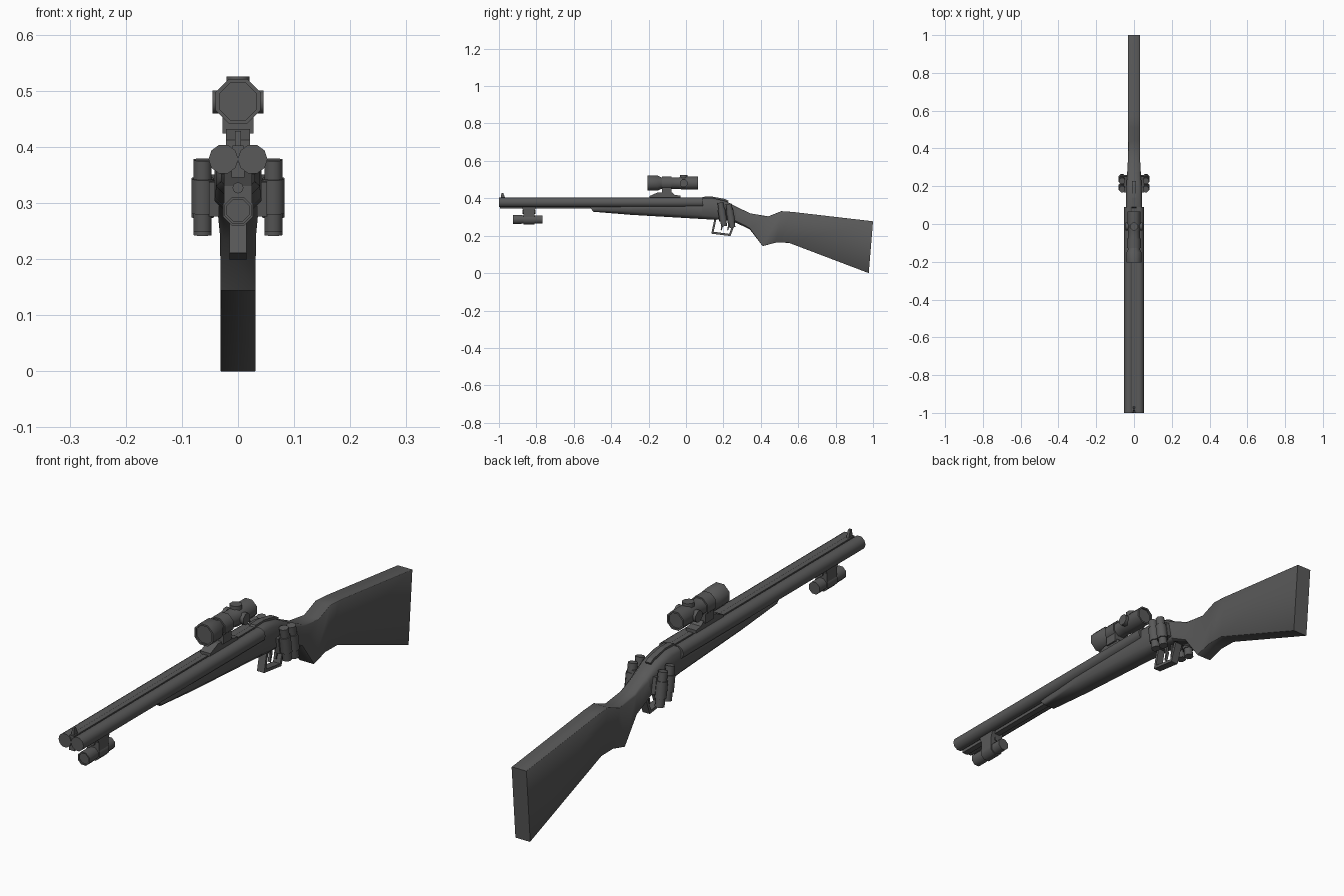
import bpy, bmesh, math
from mathutils import Vector, Matrix

dark = bpy.data.materials.new("dark_grey")
dark.diffuse_color = (0.1, 0.1, 0.1, 1)


def finish(name, bm, smooth=False):
    bmesh.ops.remove_doubles(bm, verts=bm.verts, dist=0.00005)
    bmesh.ops.recalc_face_normals(bm, faces=bm.faces)
    me = bpy.data.meshes.new(name)
    bm.to_mesh(me)
    bm.free()
    me.materials.append(dark)
    ob = bpy.data.objects.new(name, me)
    bpy.context.collection.objects.link(ob)
    if smooth:
        bpy.ops.object.select_all(action='DESELECT')
        ob.select_set(True)
        bpy.context.view_layer.objects.active = ob
        bpy.ops.object.shade_smooth_by_angle(angle=math.radians(46))
    return ob


def skin(name, rings, smooth=False):
    """Bridge equal-length rings of points and cap both ends."""
    bm = bmesh.new()
    vs = [[bm.verts.new(p) for p in r] for r in rings]
    n = len(vs[0])
    for a, b in zip(vs, vs[1:]):
        for i in range(n):
            j = (i + 1) % n
            bm.faces.new((a[i], a[j], b[j], b[i]))
    bm.faces.new(vs[0])
    bm.faces.new(vs[-1])
    return finish(name, bm, smooth)


def turned(name, origin, axis, profile, sides=10, turn=0.0):
    """Lathe: profile is (distance along axis, radius)."""
    q = Vector((0, 0, 1)).rotation_difference(Vector(axis))
    rings = []
    for d, r in profile:
        angles = [2 * math.pi * (i + turn) / sides for i in range(sides)]
        rings.append([Vector(origin) + q @ Vector((r * math.cos(a), r * math.sin(a), d)) for a in angles])
    return skin(name, rings, True)


def box(name, lo, hi, tilt=0.0):
    bm = bmesh.new()
    lo, hi = Vector(lo), Vector(hi)
    m = (Matrix.Translation((lo + hi) / 2) @ Matrix.Rotation(tilt, 4, 'X')
         @ Matrix.Diagonal((*(hi - lo), 1)))
    bmesh.ops.create_cube(bm, size=1, matrix=m)
    return finish(name, bm)


def extruded(name, pts, half):
    """Side profile in (y, z), extruded across x."""
    return skin(name, [[(x, y, z) for y, z in pts] for x in (-half, half)])


def body(name, sections):
    """Loft of (y top, z top, y bottom, z bottom, half width, top bevel, bottom bevel)."""
    rings = []
    for yt, zt, yb, zb, w, ct, cb in sections:
        def at(x, t):
            return (x, yb + (yt - yb) * t, zb + (zt - zb) * t)
        h = zt - zb
        right = [at(w - cb, 0), at(w, cb / h), at(w, 1 - ct / h), at(w - ct, 1)]
        rings.append(right + [(-x, y, z) for x, y, z in reversed(right)])
    return skin(name, rings, True)


# Twin barrels, the rib above and the rib below
for s, side in ((-1, "left"), (1, "right")):
    turned(side + "_barrel", (s * 0.026, -1, 0.378), (0, 1, 0), [(0, 0.0265), (1.09, 0.0265)])
box("top_rib", (-0.010, -0.995, 0.375), (0.010, 0.10, 0.402))
box("under_rib", (-0.012, -0.995, 0.345), (0.012, -0.45, 0.372))
extruded("front_sight", [(-0.99, 0.40), (-0.965, 0.40), (-0.97, 0.410), (-0.977, 0.428), (-0.987, 0.428)], 0.005)

# Wooden fore-end
body("fore_end", [
    (-0.515, 0.352, -0.495, 0.328, 0.030, 0.001, 0.010),
    (-0.30, 0.362, -0.30, 0.312, 0.039, 0.001, 0.018),
    (0.09, 0.368, 0.09, 0.289, 0.041, 0.001, 0.020)])

# Receiver flowing into wrist
body("receiver", [
    (0.085, 0.400, 0.085, 0.289, 0.042, 0.012, 0.020),
    (0.14, 0.402, 0.13, 0.287, 0.042, 0.014, 0.018),
    (0.21, 0.386, 0.19, 0.286, 0.040, 0.014, 0.014),
    (0.275, 0.352, 0.26, 0.272, 0.036, 0.012, 0.010)])

# Grip and butt
body("butt_stock", [
    (0.275, 0.352, 0.26, 0.272, 0.036, 0.012, 0.010),
    (0.345, 0.319, 0.34, 0.235, 0.032, 0.006, 0.006),
    (0.44, 0.303, 0.41, 0.144, 0.031, 0.001, 0.001),
    (0.51, 0.331, 0.48, 0.163, 0.031, 0.001, 0.001),
    (0.57, 0.327, 0.55, 0.162, 0.031, 0.001, 0.001),
    (1.0, 0.277, 0.977, 0.0, 0.031, 0.001, 0.001)])

# Top lever and tang
extruded("top_lever", [(0.08, 0.395), (0.09, 0.408), (0.14, 0.409), (0.21, 0.396),
                       (0.228, 0.386), (0.22, 0.370), (0.14, 0.39)], 0.011)

# Trigger guard as three bars, with two triggers inside
outer = [(0.152, 0.29), (0.135, 0.211), (0.238, 0.198), (0.265, 0.272)]
inner = [(0.163, 0.29), (0.148, 0.221), (0.231, 0.210), (0.254, 0.276)]
for i, part in enumerate(("front", "bottom", "rear")):
    extruded("guard_" + part, [outer[i], outer[i + 1], inner[i + 1], inner[i]], 0.015)
for i, y in enumerate((0.185, 0.22)):
    extruded("trigger_%d" % (i + 1), [(y, 0.29), (y + 0.012, 0.29), (y + 0.014, 0.255),
                                      (y + 0.005, 0.228), (y, 0.23), (y + 0.005, 0.255)], 0.005)

# Side carriers, each holding two tilted shells
lean = Vector((0, 0.16, -1)).normalized()
for s, side in ((-1, "left"), (1, "right")):
    for i, y in enumerate((0.184, 0.228)):
        top = Vector((s * 0.063, y, 0.377 - i * 0.007))
        turned("%s_shell_%d" % (side, i + 1), top, lean,
               [(0, 0.0175), (0.128, 0.0175)], 8, 0.5)
        turned("%s_loop_%d" % (side, i + 1), top + lean * 0.034, lean,
               [(0, 0.0215), (0.062, 0.0215)], 8, 0.5)
    xs = sorted((s * 0.034, s * 0.052))
    box(side + "_carrier", (xs[0], 0.172, 0.282), (xs[1], 0.256, 0.344), 0.16)

# Telescopic sight with ring, mount and turrets
turned("scope_tube", (0, -0.205, 0.481), (0, 1, 0),
       [(0.006, 0.036), (0, 0.036), (0, 0.043), (0.055, 0.043), (0.072, 0.033),
        (0.165, 0.033), (0.185, 0.037), (0.27, 0.037), (0.27, 0.030), (0.264, 0.030)], 8, 0.5)
turned("scope_ring", (0, -0.128, 0.481), (0, 1, 0), [(0, 0.039), (0.05, 0.039)], 8, 0.5)
box("scope_mount", (-0.028, -0.128, 0.424), (0.028, -0.078, 0.462))
extruded("scope_base", [(-0.195, 0.398), (-0.195, 0.412), (-0.15, 0.432), (-0.075, 0.432),
                        (-0.06, 0.418), (-0.03, 0.414), (-0.03, 0.398)], 0.021)
for name, axis in (("top_turret", (0, 0, 1)), ("left_turret", (-1, 0, 0)), ("right_turret", (1, 0, 0))):
    turned(name, (0, -0.013, 0.480), axis, [(0.01, 0.022), (0.0455, 0.022)], 8, 0.5)

# Lamp under the muzzle
turned("lamp", (0, -0.925, 0.287), (0, 1, 0),
       [(0.005, 0.021), (0, 0.021), (0, 0.026), (0.04, 0.026), (0.052, 0.024), (0.157, 0.024)], 8, 0.5)
turned("lamp_ring", (0, -0.868, 0.287), (0, 1, 0), [(0, 0.029), (0.058, 0.029)], 8, 0.5)
extruded("lamp_bracket", [(-0.868, 0.29), (-0.81, 0.29), (-0.81, 0.33), (-0.80, 0.358),
                          (-0.88, 0.358), (-0.868, 0.33)], 0.025)
turned("lamp_screw", (0, -0.875, 0.327), (0, 1, 0), [(0, 0.010), (0.07, 0.010)], 8)
